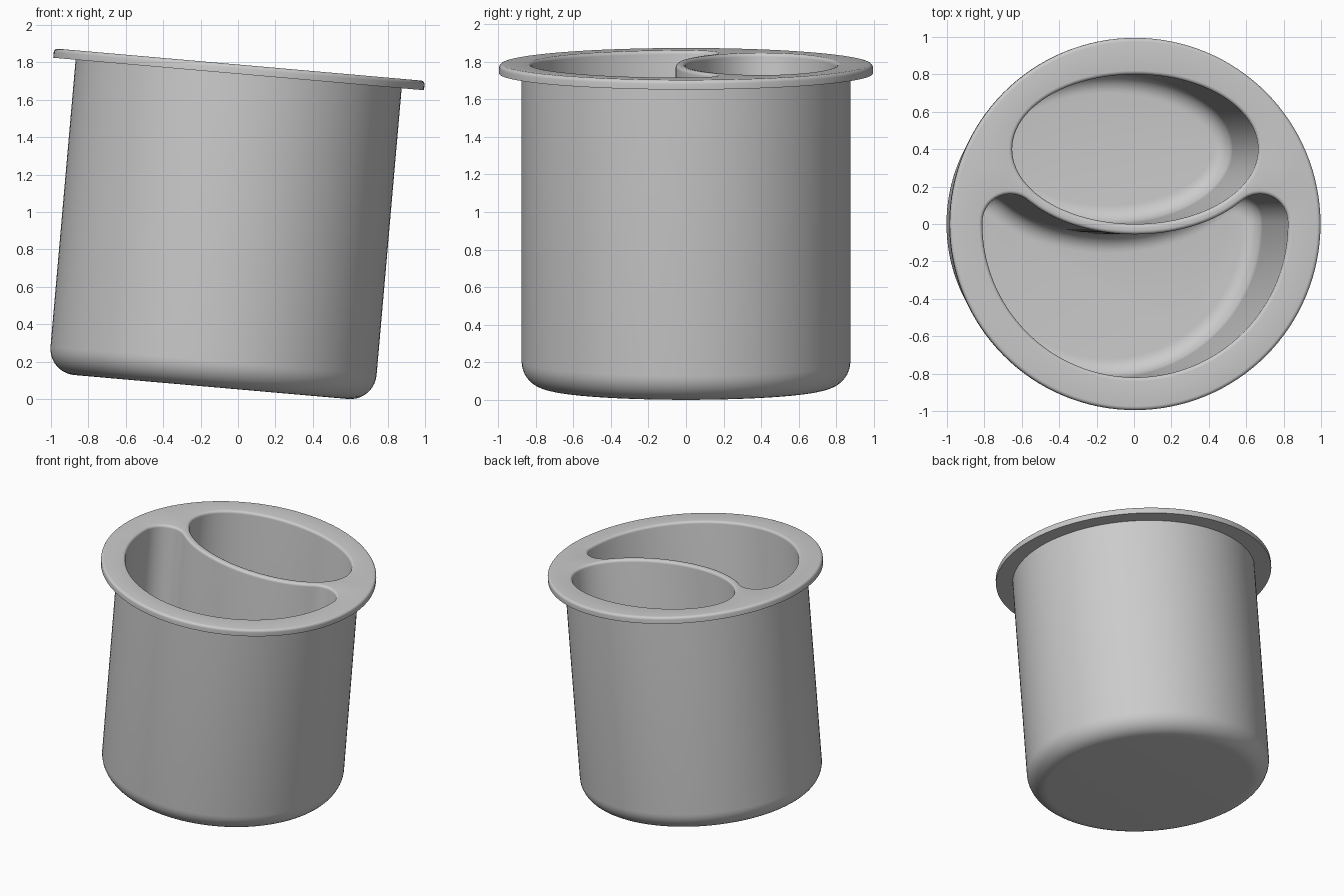
import bpy, bmesh
from math import sin, cos, pi, radians, atan2
from mathutils import Vector, Matrix

cube = bpy.data.objects.get("Cube")
if cube:
    bpy.data.objects.remove(cube, do_unlink=True)

HEIGHT, BODY_R, FLANGE_R, FLANGE_T = 1.73, 0.875, 0.995, 0.05
LIP, FLOOR_Z, FILLET, CORNER = 0.02, 0.05, 0.1, 0.14
POCKET_R, DIVIDER, TIP_R = 0.82, 0.055, 0.15
ELL_A, ELL_B, ELL_Y = 0.66, 0.4, 0.4

bm = bmesh.new()
caps = []


def arc(cx, cz, r, a0, a1, n):
    """Points of a circular arc, angles in degrees."""
    return [(cx + r * cos(radians(a0 + (a1 - a0) * i / n)),
             cz + r * sin(radians(a0 + (a1 - a0) * i / n))) for i in range(n + 1)]


def sweep(outline, profile):
    """Stack offset copies of an outline: profile holds (offset, z)."""
    rings = [[bm.verts.new((*(p + n * off), z)) for p, n in outline] for off, z in profile]
    for a, b in zip(rings, rings[1:]):
        for i in range(len(a)):
            j = (i + 1) % len(a)
            bm.faces.new((a[i], a[j], b[j], b[i]))
    return rings


def ellipse_at(t):
    """Point and outward normal of the oval pocket."""
    p = Vector((ELL_A * cos(t), ELL_Y + ELL_B * sin(t)))
    return p, Vector((cos(t) / ELL_A, sin(t) / ELL_B)).normalized()


def polar(a):
    return Vector((cos(a), sin(a)))


# Outlines as (point, outward normal) pairs
circle = [(polar(2 * pi * i / 128) * 0, polar(2 * pi * i / 128)) for i in range(128)]
oval = [ellipse_at(2 * pi * i / 96) for i in range(96)]


def tip_gap(phi):
    """Clearance between a rounded tip's centre and the divider, with the contact angle."""
    c = polar(phi) * (POCKET_R - TIP_R)
    d, t = min(((ellipse_at(-pi / 2 + pi / 2 * k / 300)[0] - c).length,
                -pi / 2 + pi / 2 * k / 300) for k in range(301))
    return abs(d - TIP_R - DIVIDER), t, phi


# Crescent pocket: large arc, rounded tip, divider arc, mirrored tip
_, touch, phi = min(tip_gap(-0.5 + k / 200) for k in range(140))
centre = polar(phi) * (POCKET_R - TIP_R)
to_oval = ellipse_at(touch)[0] - centre
end = atan2(to_oval.y, to_oval.x)
half = []
for i in range(33):
    n = polar(-pi / 2 + (phi + pi / 2) * i / 32)
    half.append((n * POCKET_R, n))
for i in range(1, 17):
    n = polar(phi + (end - phi) * i / 16)
    half.append((centre + n * TIP_R, n))
for i in range(1, 25):
    p, n = ellipse_at(touch + (-pi / 2 - touch) * i / 24)
    half.append((p + n * DIVIDER, -n))
flip = Vector((-1, 1))
crescent = half + [(p * flip, n * flip) for p, n in half[-2:0:-1]]

# Outer shell: rounded bottom, straight wall, flange with a soft top edge
shell = arc(BODY_R - CORNER, CORNER, CORNER, -90, 0, 10)
shell += [(BODY_R, HEIGHT - FLANGE_T), (FLANGE_R, HEIGHT - FLANGE_T)]
shell += arc(FLANGE_R - LIP, HEIGHT - LIP, LIP, 0, 90, 5)
rings = sweep(circle, shell)
caps.append(bm.faces.new(rings[0]))
top_rings = [rings[-1]]

# Pockets: soft lip, wall, filleted floor
pocket = arc(LIP, HEIGHT - LIP, LIP, 90, 180, 5)
pocket += arc(-FILLET, FLOOR_Z + FILLET, FILLET, 0, -90, 8)
for outline in (oval, crescent):
    rings = sweep(outline, pocket)
    caps.append(bm.faces.new(rings[-1]))
    top_rings.append(rings[0])

# Flat top between the rim and both openings
edges = [bm.edges.get((r[i - 1], r[i])) for r in top_rings for i in range(len(r))]
fill = bmesh.ops.triangle_fill(bm, edges=edges, use_beauty=True, normal=(0, 0, 1))
caps += [f for f in fill["geom"] if isinstance(f, bmesh.types.BMFace)]

bmesh.ops.recalc_face_normals(bm, faces=bm.faces)
for f in bm.faces:
    f.smooth = True
for f in caps:
    f.smooth = False

# Lean the cup sideways and rest it on the ground
bm.transform(Matrix.Translation((-0.143, 0, 0.0645)) @ Matrix.Rotation(radians(5), 4, "Y"))
mesh = bpy.data.meshes.new("divided_cup")
bm.to_mesh(mesh)
bm.free()
mesh.set_sharp_from_angle(angle=radians(35))
cup = bpy.data.objects.new("divided_cup", mesh)
bpy.context.collection.objects.link(cup)

grey = bpy.data.materials.new("plain_grey")
grey.use_nodes = True
grey.diffuse_color = (0.6, 0.6, 0.6, 1)
grey.node_tree.nodes["Principled BSDF"].inputs["Base Color"].default_value = (0.6, 0.6, 0.6, 1)
mesh.materials.append(grey)
